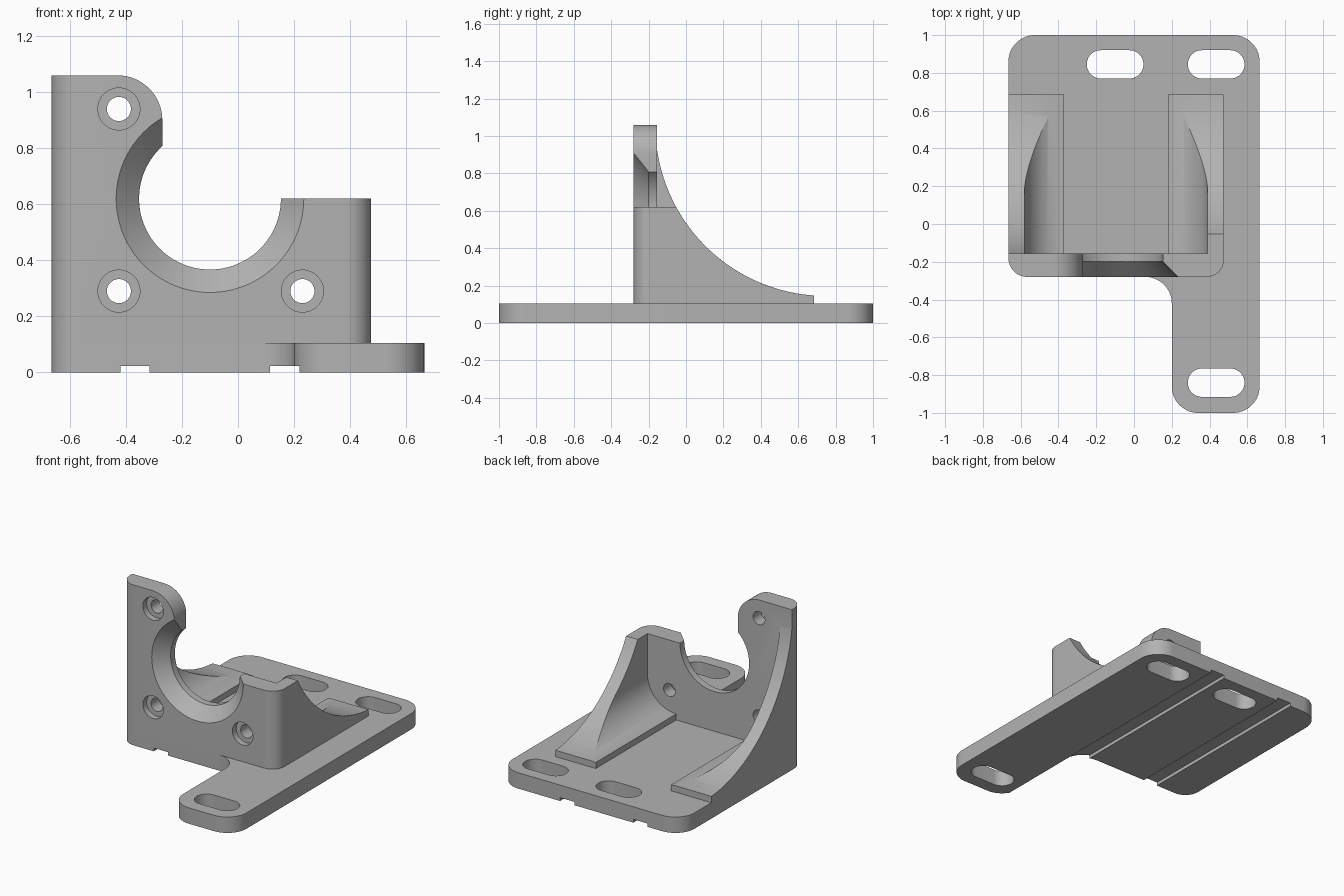
import bpy, bmesh, math
from mathutils import Vector, Matrix

cube = bpy.data.objects.get("Cube")
if cube:
    bpy.data.objects.remove(cube, do_unlink=True)

gray = bpy.data.materials.new("gray_metal")
gray.use_nodes = True
COLOUR = (0.45, 0.45, 0.45, 1)
gray.diffuse_color = COLOUR
gray.node_tree.nodes["Principled BSDF"].inputs["Base Color"].default_value = COLOUR


def arc(cx, cy, r, a0, a1, n):
    steps = [math.radians(a0 + (a1 - a0) * i / n) for i in range(n + 1)]
    return [(cx + r * math.cos(a), cy + r * math.sin(a)) for a in steps]


def rounded(corners, n=14):
    """Right-angled outline whose corners (x, y, radius) are filleted."""
    out = []
    for i, (x, y, r) in enumerate(corners):
        p = Vector((x, y))
        if r == 0:
            out.append((x, y))
            continue
        a = (Vector(corners[i - 1][:2]) - p).normalized() * r
        b = (Vector(corners[(i + 1) % len(corners)][:2]) - p).normalized() * r
        for k in range(n + 1):
            t = math.pi / 2 * k / n
            out.append(tuple(p + a + b - b * math.cos(t) - a * math.sin(t)))
    return out


def finish(name, bm):
    bmesh.ops.recalc_face_normals(bm, faces=bm.faces)
    mesh = bpy.data.meshes.new(name)
    bm.to_mesh(mesh)
    bm.free()
    mesh.materials.append(gray)
    obj = bpy.data.objects.new(name, mesh)
    bpy.context.collection.objects.link(obj)
    return obj


def prism(name, outline, axis, lo, hi):
    """Extrude a 2D outline along an axis."""
    place = {"x": lambda u, v, w: (w, u, v),
             "y": lambda u, v, w: (u, w, v),
             "z": lambda u, v, w: (u, v, w)}[axis]
    bm = bmesh.new()
    face = bm.faces.new([bm.verts.new(place(u, v, lo)) for u, v in outline])
    grown = bmesh.ops.extrude_face_region(bm, geom=[face])["geom"]
    verts = [g for g in grown if isinstance(g, bmesh.types.BMVert)]
    bmesh.ops.translate(bm, verts=verts, vec=place(0, 0, hi - lo))
    return finish(name, bm)


def bore(name, x, z, y_back, y_front, r_back, r_front, segments=48):
    """Round cutter running front to back."""
    bm = bmesh.new()
    turn = Matrix.Translation((x, (y_back + y_front) / 2, z)) @ Matrix.Rotation(math.pi / 2, 4, "X")
    bmesh.ops.create_cone(bm, cap_ends=True, segments=segments, radius1=r_back,
                          radius2=r_front, depth=y_back - y_front, matrix=turn)
    return finish(name, bm)


def combine(target, tool, operation):
    mod = target.modifiers.new(operation.lower(), "BOOLEAN")
    mod.operation, mod.solver, mod.object = operation, "EXACT", tool
    bpy.context.view_layer.objects.active = target
    bpy.ops.object.modifier_apply(modifier=mod.name)
    bpy.data.objects.remove(tool, do_unlink=True)


LEFT, RIGHT, WALL_R = -0.665, 0.665, 0.475
FRONT, BACK = -0.28, -0.155
BX, BZ, BORE = -0.1, 0.62, 0.253

# Base plate with a forward leg
bracket = prism("bracket", rounded([
    (LEFT, FRONT, 0.1), (0.2, FRONT, 0.14), (0.2, -1, 0.14), (RIGHT, -1, 0.14),
    (RIGHT, 1, 0.14), (LEFT, 1, 0.14)]), "z", 0, 0.105)

# Upright face plate: front silhouette trimmed by a plan with rounded front corners
tip_x = -0.27
start = math.degrees(math.acos((tip_x - BX) / BORE))
silhouette = ([(LEFT, 0.05), (LEFT, 1.06)] + arc(-0.43, 0.9, 0.16, 90, 0, 16)
              + arc(BX, BZ, BORE, start, 360, 64) + [(WALL_R, BZ), (WALL_R, 0.05)])
wall = prism("face_plate", silhouette, "y", FRONT, BACK)
plan = prism("plan_trim", rounded([
    (LEFT, FRONT, 0.1), (WALL_R, FRONT, 0.09), (WALL_R, BACK, 0), (LEFT, BACK, 0)]), "z", 0, 1.2)
combine(wall, plan, "INTERSECT")
combine(bracket, wall, "UNION")

# Curved gussets flaring into a foot
for name, outer, side, top in (("left_gusset", WALL_R, 1, BZ), ("right_gusset", LEFT, -1, 0.96)):
    section = ([(0, 0.05), (0, 1.02), (0.085, 1.02)] + arc(0.295, 0.355, 0.21, 180, 270, 24)
               + [(0.295, 0.05)])
    gusset = prism(name, [(outer - side * d, z) for d, z in section], "y", -0.17, 0.685)
    end = 180 + math.degrees(math.asin((1.057 - top) / 0.912))
    sweep = [(-0.17, 0.05), (0.685, 0.05)] + arc(0.748, 1.057, 0.912, 266.04, end, 40) + [(-0.17, top)]
    combine(gusset, prism("sweep_trim", sweep, "x", -0.8, 0.8), "INTERSECT")
    combine(bracket, gusset, "UNION")

# Chamfer on the large bore
combine(bracket, bore("bore_chamfer", BX, BZ, -0.19, -0.29, 0.243, 0.345, 128), "DIFFERENCE")

# Counterbored screw holes
for x, z in ((-0.425, 0.94), (-0.425, 0.29), (0.23, 0.29)):
    combine(bracket, bore("screw_hole", x, z, -0.1, -0.35, 0.043, 0.043), "DIFFERENCE")
    combine(bracket, bore("counterbore", x, z, -0.24, -0.35, 0.075, 0.075), "DIFFERENCE")

# Mounting slots
for x, y in ((-0.1, 0.845), (0.435, 0.845), (0.435, -0.84)):
    slot = arc(x + 0.075, y, 0.075, -90, 90, 24) + arc(x - 0.075, y, 0.075, 90, 270, 24)
    combine(bracket, prism("slot", slot, "z", -0.1, 0.2), "DIFFERENCE")

# Grooves under the base
for x0, x1 in ((-0.42, -0.315), (0.115, 0.22)):
    groove = [(x0, -0.1), (x1, -0.1), (x1, 0.022), (x0, 0.022)]
    combine(bracket, prism("groove", groove, "y", -1.2, 1.2), "DIFFERENCE")

bpy.ops.object.select_all(action="DESELECT")
bracket.select_set(True)
bpy.context.view_layer.objects.active = bracket
bpy.ops.object.shade_smooth_by_angle(angle=math.radians(25))
